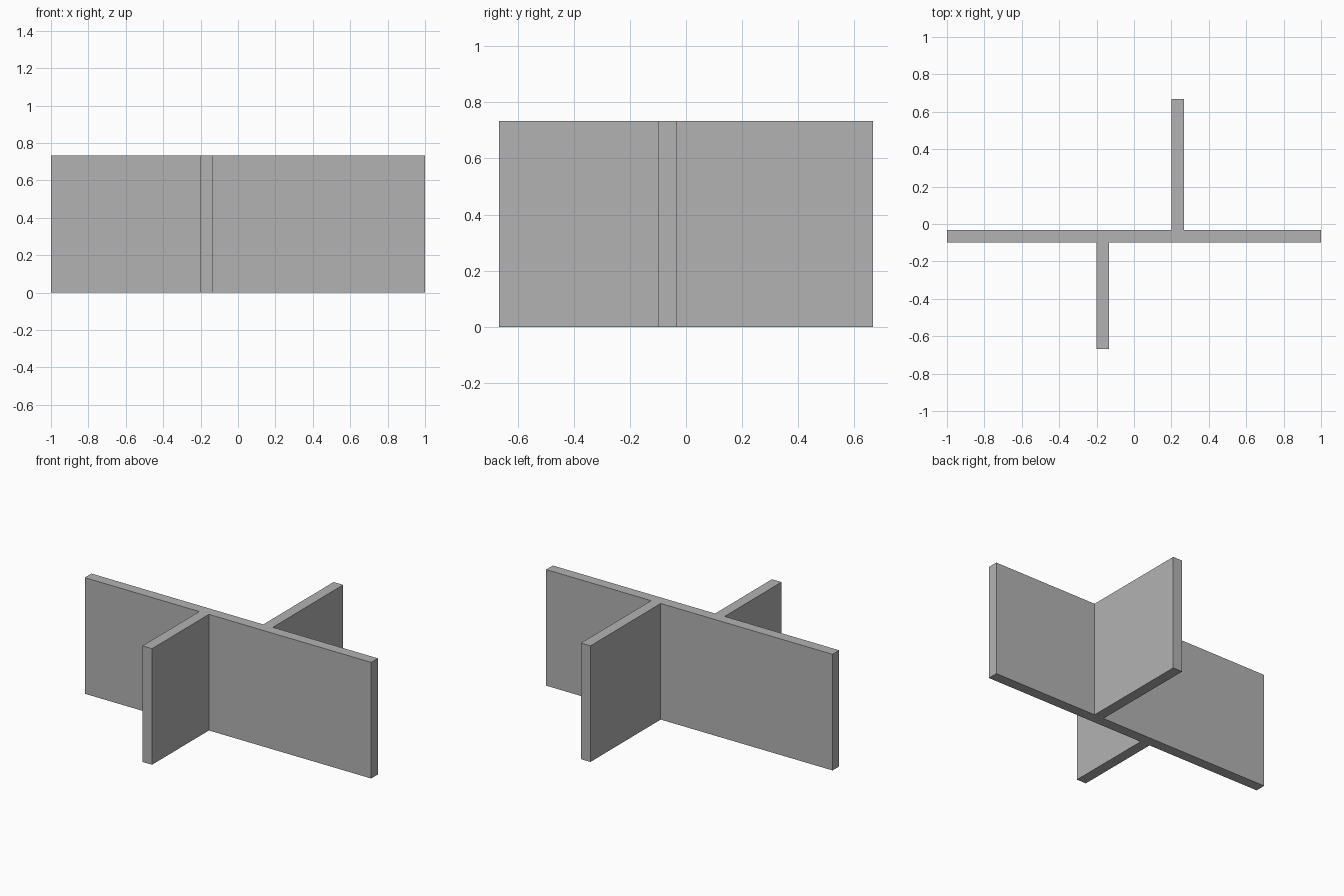
import bpy
import bmesh
from mathutils import Vector

cube = bpy.data.objects.get("Cube")
if cube:
    bpy.data.objects.remove(cube, do_unlink=True)

HEIGHT = 0.733
THICK = 0.0667
LENGTH = 1.0         # half length of the main wall
REACH = 0.667        # how far the cross walls extend
FRONT_Y = -0.1       # front face of the main wall
BACK_Y = FRONT_Y + THICK
FRONT_X = -0.2       # start of the front cross wall
BACK_X = 0.2         # start of the back cross wall

# Single matte grey
grey = bpy.data.materials.new("plain grey")
colour = (0.45, 0.45, 0.45, 1.0)
grey.use_nodes = True
grey.diffuse_color = colour
grey.node_tree.nodes["Principled BSDF"].inputs["Base Color"].default_value = colour

# Floor outline of the joined walls, counter-clockwise
outline = [
    (-LENGTH, FRONT_Y),
    (FRONT_X, FRONT_Y), (FRONT_X, -REACH),
    (FRONT_X + THICK, -REACH), (FRONT_X + THICK, FRONT_Y),
    (LENGTH, FRONT_Y), (LENGTH, BACK_Y),
    (BACK_X + THICK, BACK_Y), (BACK_X + THICK, REACH),
    (BACK_X, REACH), (BACK_X, BACK_Y),
    (-LENGTH, BACK_Y),
]

# Raise the outline into one solid set of walls
bm = bmesh.new()
floor = bm.faces.new([bm.verts.new((x, y, 0)) for x, y in outline])
raised = bmesh.ops.extrude_face_region(bm, geom=[floor], use_keep_orig=True)
top = [v for v in raised["geom"] if isinstance(v, bmesh.types.BMVert)]
bmesh.ops.translate(bm, verts=top, vec=Vector((0, 0, HEIGHT)))
bmesh.ops.recalc_face_normals(bm, faces=bm.faces)

mesh = bpy.data.meshes.new("partition_walls")
bm.to_mesh(mesh)
bm.free()
mesh.materials.append(grey)
walls = bpy.data.objects.new("partition_walls", mesh)
bpy.context.collection.objects.link(walls)
